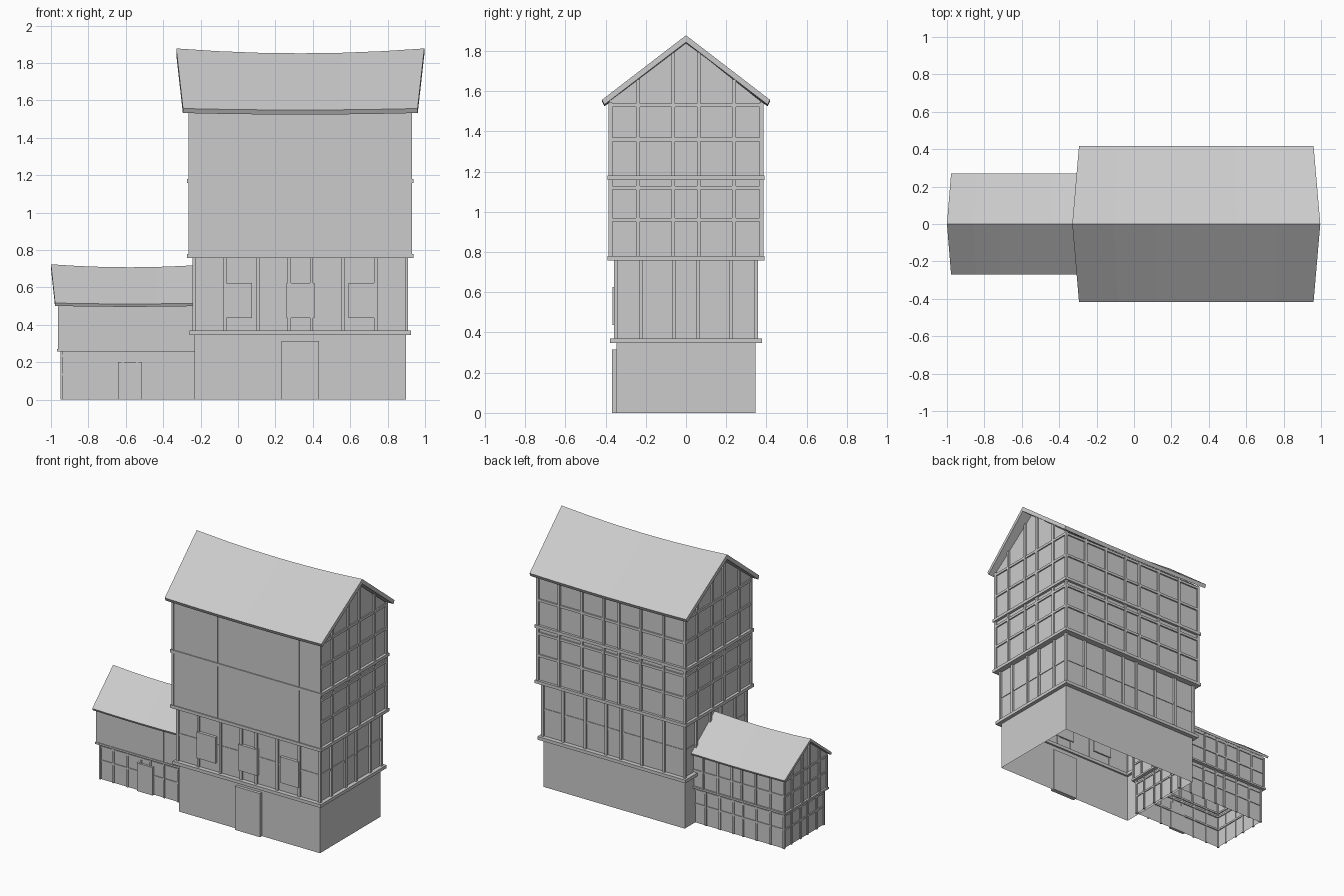
import bpy, bmesh

if "Cube" in bpy.data.objects:
    bpy.data.objects.remove(bpy.data.objects["Cube"])

POST_X = [s * f for s in (-1, 1) for f in (1.0, 0.71, 0.4, 0.105)]
POST_Y = [s * f for s in (-1, 1) for f in (0.62, 0.165)]


def finish(name, bm):
    bmesh.ops.recalc_face_normals(bm, faces=bm.faces)
    me = bpy.data.meshes.new(name)
    bm.to_mesh(me)
    bm.free()
    ob = bpy.data.objects.new(name, me)
    bpy.context.collection.objects.link(ob)
    return ob


def add_box(bm, x0, x1, y0, y1, z0, z1):
    vs = [bm.verts.new((x, y, z)) for z in (z0, z1)
          for x, y in ((x0, y0), (x1, y0), (x1, y1), (x0, y1))]
    for f in ((3, 2, 1, 0), (4, 5, 6, 7), (0, 1, 5, 4),
              (1, 2, 6, 5), (2, 3, 7, 6), (3, 0, 4, 7)):
        bm.faces.new([vs[i] for i in f])


def box(name, *dims):
    bm = bmesh.new()
    add_box(bm, *dims)
    return finish(name, bm)


def walls(name, c, hx, yf, yb, z0, z1, apex=None):
    """Open wall shell, with gable triangles when an apex height is given."""
    bm = bmesh.new()
    ring = ((c - hx, yf), (c + hx, yf), (c + hx, yb), (c - hx, yb))
    lo = [bm.verts.new((x, y, z0)) for x, y in ring]
    hi = [bm.verts.new((x, y, z1)) for x, y in ring]
    for i in range(4):
        j = (i + 1) % 4
        bm.faces.new((lo[i], lo[j], hi[j], hi[i]))
    if apex:
        for a, b, x in ((1, 2, c + hx), (3, 0, c - hx)):
            bm.faces.new((hi[a], hi[b], bm.verts.new((x, 0, apex))))
    return finish(name, bm)


def ring_beam(name, c, hx, hy, w, z0, z1):
    """Sill beam running around the building."""
    bm = bmesh.new()
    for s in (-1, 1):
        add_box(bm, c - hx, c + hx, *sorted((s * hy, s * (hy - w))), z0, z1)
        add_box(bm, *sorted((c + s * hx, c + s * (hx - w))), w - hy, hy - w, z0, z1)
    return finish(name, bm)


def frame(name, c, hx, hy, z0, z1, w, d, rails, rail_d, gable=None):
    """Timber posts and rails; hx, hy are the outer faces, gable = (apex, slope)."""
    bm = bmesh.new()
    for f in POST_X:
        x = c + f * (hx - w / 2)
        for s in (-1, 1):
            add_box(bm, x - w / 2, x + w / 2, *sorted((s * hy, s * (hy - d))), z0, z1)
    for s in (-1, 1):
        xs = sorted((c + s * hx, c + s * (hx - d)))
        for f in POST_Y + [-0.975, 0.975]:
            y = f * hy
            top = z1
            if gable and abs(f) < 0.9:
                top = gable[0] - gable[1] * (abs(y) + w / 2)
            add_box(bm, *xs, y - w / 2, y + w / 2, z0, top)
        for z in rails:
            r = rail_d
            add_box(bm, *sorted((c + s * (hx - r), c + s * (hx - d - r))),
                    -hy + r, hy - r, z - w / 2, z + w / 2)
            add_box(bm, c - hx + r, c + hx - r,
                    *sorted((s * (hy - r), s * (hy - d - r))), z - w / 2, z + w / 2)
    return finish(name, bm)


def roof(name, c, ridge_hx, eave_hx, hy, ridge_z, eave_z, t, sag, segs=6):
    """Sagging gable roof with splayed ends."""
    prof = [(-hy, eave_z), (0, ridge_z), (hy, eave_z),
            (hy - 0.4 * t, eave_z - 0.8 * t), (0, ridge_z - t * 1.15),
            (-hy + 0.4 * t, eave_z - 0.8 * t)]
    bm = bmesh.new()
    rows = []
    for i in range(segs + 1):
        u = 2 * i / segs - 1
        row = []
        for y, z in prof:
            k = 1 - abs(y) / hy
            hx = eave_hx + (ridge_hx - eave_hx) * k
            drop = sag * (1 - u * u) * (0.3 + 0.7 * k)
            row.append(bm.verts.new((c + u * hx, y, z - drop)))
        rows.append(row)
    for a, b in zip(rows, rows[1:]):
        for i in range(6):
            j = (i + 1) % 6
            bm.faces.new((a[i], a[j], b[j], b[i]))
    for r in (rows[0], rows[-1]):
        bm.faces.new((r[0], r[1], r[4], r[5]))
        bm.faces.new((r[1], r[2], r[3], r[4]))
    return finish(name, bm)


# Main house
C = 0.333
walls("main_ground_floor", C, 0.565, -0.345, 0.345, 0, 0.355)
box("main_door", C - 0.1, C + 0.1, -0.367, -0.335, 0, 0.315)
ring_beam("main_sill_low", C, 0.592, 0.377, 0.045, 0.347, 0.37)
walls("main_first_floor", C, 0.563, -0.345, 0.345, 0.36, 0.765)
frame("main_first_frame", C, 0.577, 0.358, 0.365, 0.76, 0.018, 0.018, (0.56,), 0.009)
for n in range(3):
    x = C + (n - 1) * 0.333
    box("main_window_%d" % (n + 1), x - 0.075, x + 0.075, -0.366, -0.335, 0.437, 0.625)
ring_beam("main_sill_middle", C, 0.605, 0.39, 0.05, 0.758, 0.78)
walls("main_second_floor", C, 0.585, -0.383, 0.372, 0.77, 1.17)
frame("main_second_frame", C, 0.597, 0.385, 0.775, 1.165, 0.018, 0.018,
      (0.96, 1.12), 0.003)
ring_beam("main_sill_high", C, 0.605, 0.39, 0.05, 1.158, 1.18)
walls("main_third_floor", C, 0.585, -0.383, 0.372, 1.17, 1.55, 1.845)
frame("main_third_frame", C, 0.597, 0.385, 1.175, 1.545, 0.018, 0.018,
      (1.36, 1.53), 0.003, (1.85, 0.775))
roof("main_roof", C, 0.663, 0.627, 0.418, 1.878, 1.557, 0.03, 0.026)

# Side house, its end runs into the main house
S = -0.578
walls("side_ground_floor", S, 0.363, -0.225, 0.225, 0, 0.265)
frame("side_ground_frame", S, 0.372, 0.233, 0, 0.26, 0.013, 0.013, (0.135, 0.235), 0.003)
box("side_door", S - 0.063, S + 0.063, -0.241, -0.22, 0, 0.202)
ring_beam("side_sill", S, 0.39, 0.252, 0.035, 0.257, 0.27)
walls("side_upper_floor", S, 0.376, -0.247, 0.24, 0.265, 0.515, 0.702)
frame("side_upper_frame", S, 0.385, 0.249, 0.265, 0.505, 0.013, 0.013,
      (0.385, 0.495), 0.003, (0.704, 0.775))
roof("side_roof", S, 0.422, 0.4, 0.27, 0.724, 0.517, 0.019, 0.016)
